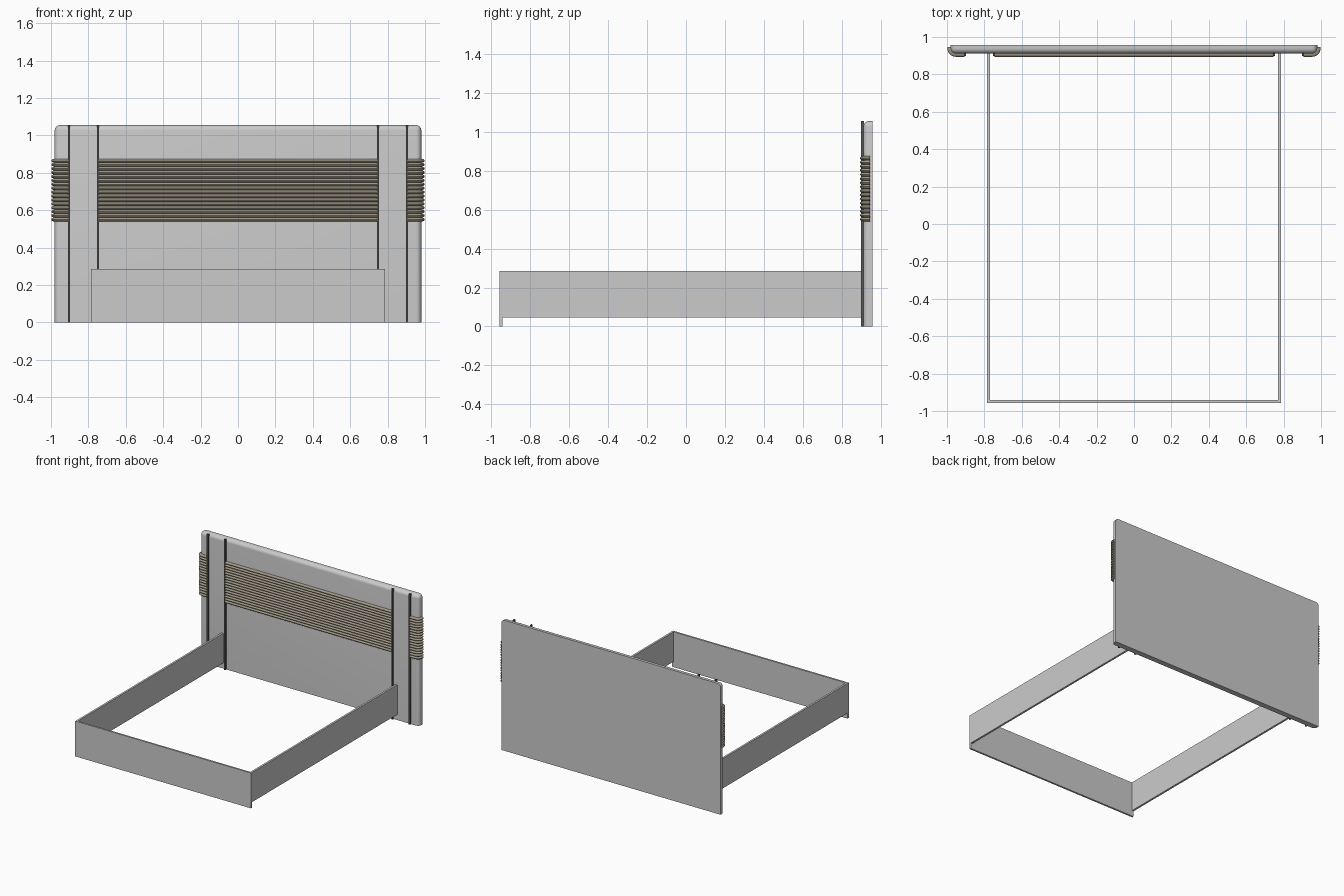
import bpy, bmesh, math

if "Cube" in bpy.data.objects:
    bpy.data.objects.remove(bpy.data.objects["Cube"])

RIBS, Z0, Z1 = 16, 0.54, 0.875      # ribbed band
FRONT, BACK, R = 0.912, 0.957, 0.028  # headboard planes and edge radius
TOP, HALF = 1.055, 0.98


def material(name, rgb):
    m = bpy.data.materials.new(name)
    m.diffuse_color = (*rgb, 1)
    m.use_nodes = True
    m.node_tree.nodes["Principled BSDF"].inputs["Base Color"].default_value = m.diffuse_color
    return m


def finish(name, bm, mat=None, mirror=False, smooth=False):
    bmesh.ops.recalc_face_normals(bm, faces=bm.faces)
    me = bpy.data.meshes.new(name)
    bm.to_mesh(me)
    bm.free()
    ob = bpy.data.objects.new(name, me)
    bpy.context.collection.objects.link(ob)
    if mat:
        me.materials.append(mat)
    if mirror:
        ob.modifiers.new("Mirror", 'MIRROR')
    if smooth:
        bpy.ops.object.select_all(action='DESELECT')
        ob.select_set(True)
        bpy.context.view_layer.objects.active = ob
        bpy.ops.object.shade_smooth_by_angle(angle=math.radians(35))
    return ob


def add_box(bm, x, y, z):
    vs = bmesh.ops.create_cube(bm, size=1)["verts"]
    for v in vs:
        v.co = [a + (b - a) * (c + 0.5) for (a, b), c in zip((x, y, z), v.co)]


def box(name, x, y, z, mat=None, mirror=False):
    bm = bmesh.new()
    add_box(bm, x, y, z)
    return finish(name, bm, mat, mirror)


def ribs(name, path, mat, mirror=False, depth=0.018, segs=8):
    """Sweep half-round ribs along a path of (x, y, normal x, normal y)."""
    bm = bmesh.new()
    pitch = (Z1 - Z0) / RIBS
    prof = [(-0.004, -pitch / 2)]
    prof += [(depth * math.cos(a), pitch / 2 * math.sin(a))
             for a in (math.pi * (i / segs - 0.5) for i in range(segs + 1))]
    prof += [(-0.004, pitch / 2)]
    for k in range(RIBS):
        zc = Z0 + pitch * (k + 0.5)
        rings = [[bm.verts.new((x + nx * d, y + ny * d, zc + h)) for d, h in prof]
                 for x, y, nx, ny in path]
        n = len(prof)
        for a, b in zip(rings, rings[1:]):
            for i in range(n):
                j = (i + 1) % n
                bm.faces.new((a[i], a[j], b[j], b[i]))
        bm.faces.new(rings[0])
        bm.faces.new(rings[-1])
    return finish(name, bm, mat, mirror, True)


wood = material("ribbed_wood", (0.36, 0.32, 0.25))
dark = material("dark_trim", (0.10, 0.10, 0.09))

# headboard: rounded top corners and rounded front edges, flat back and base
bm = bmesh.new()
add_box(bm, (-HALF, HALF), (FRONT, BACK), (0, TOP))
edges = []
for e in bm.edges:
    a, b = (v.co for v in e.verts)
    front = a.y < FRONT + 0.01 and b.y < FRONT + 0.01
    top = a.z > 1 and b.z > 1
    bottom = a.z < 0.01 and b.z < 0.01
    if (front and not bottom) or (top and abs(a.y - b.y) > 0.01):
        edges.append(e)
bmesh.ops.bevel(bm, geom=edges, offset=R, offset_type='OFFSET', segments=6,
                profile=0.5, affect='EDGES', clamp_overlap=True)
finish("headboard", bm, smooth=True)

# vertical trim strips
for name, x in (("outer_trim", 0.903), ("inner_trim", 0.748)):
    box(name, (x - 0.006, x + 0.006), (0.898, FRONT + 0.003), (0, TOP), dark, True)

# centre ribbed panel
ribs("centre_ribs", [(-0.745, FRONT, 0, -1), (0.745, FRONT, 0, -1)], wood)

# side ribbed panels wrap round the headboard edges
path = [(0.906, FRONT, 0, -1)]
for i in range(9):
    t = math.pi / 2 * i / 8
    nx, ny = math.sin(t), -math.cos(t)
    path.append((HALF - R + R * nx, FRONT + R + R * ny, nx, ny))
path.append((HALF, 0.946, 1, 0))
ribs("side_ribs", path, wood, True)

# bed frame: raised side rails and a footboard that reaches the floor
box("side_rail", (0.77, 0.786), (-0.943, FRONT), (0.045, 0.285), mirror=True)
box("footboard", (-0.786, 0.786), (-0.957, -0.942), (0, 0.285))
